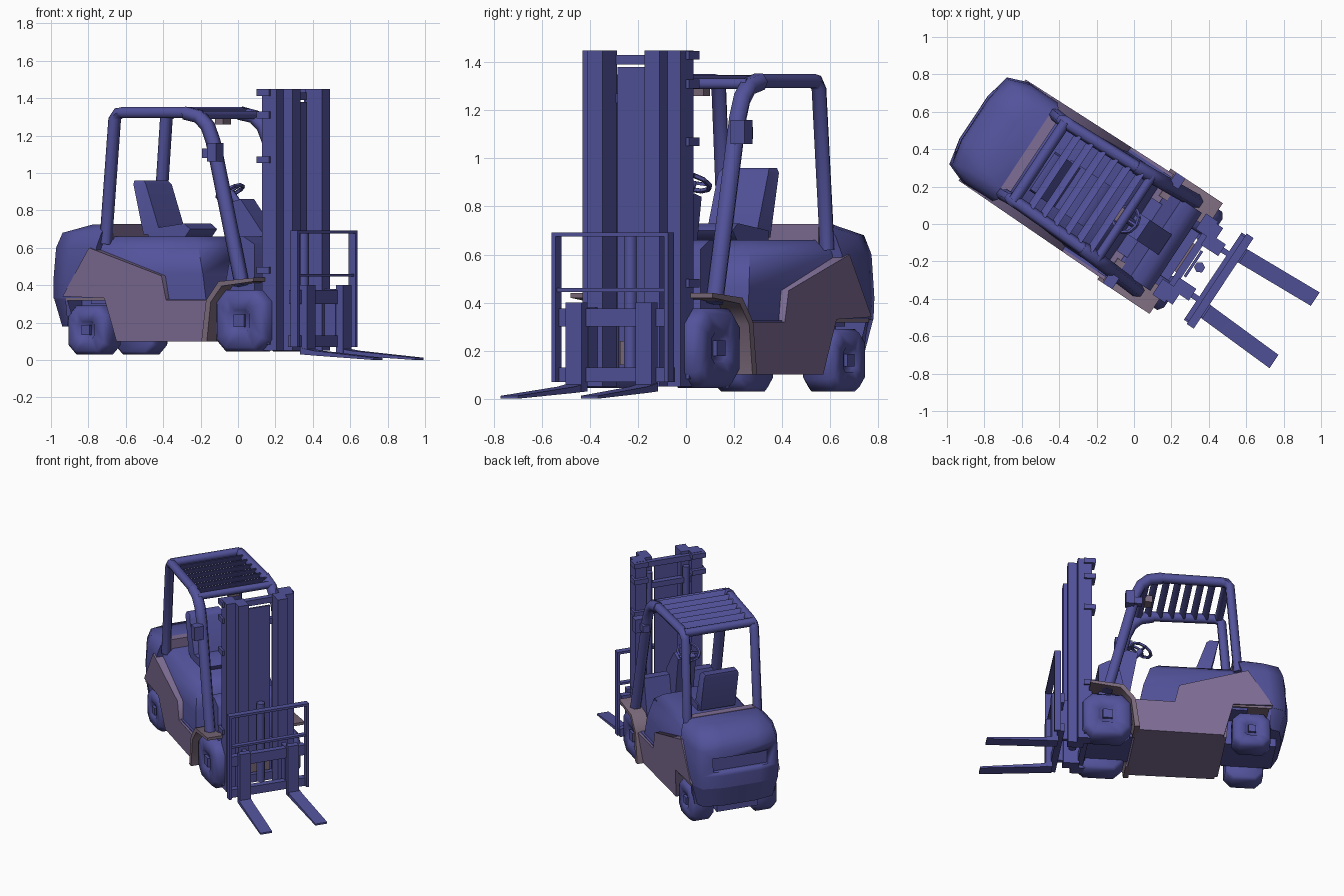
import bpy, bmesh, math
from mathutils import Vector, Matrix

if "Cube" in bpy.data.objects:
    bpy.data.objects.remove(bpy.data.objects["Cube"])

# Built along local axes u (forward), v (left), z (up), then turned on the ground
TURN = Matrix.Rotation(math.radians(-33.5), 4, 'Z')


def material(name, rgb):
    m = bpy.data.materials.new(name)
    m.diffuse_color = (*rgb, 1)
    m.use_nodes = True
    m.node_tree.nodes["Principled BSDF"].inputs["Base Color"].default_value = m.diffuse_color
    return m


BLUE = material("slate blue", (0.085, 0.085, 0.33))
MAUVE = material("dusty mauve", (0.21, 0.155, 0.30))
BROWN = material("brownish mauve", (0.20, 0.145, 0.20))


def loft(name, rings, mat=BLUE):
    """Skin a list of equal-length point rings and cap both ends."""
    bm = bmesh.new()
    rows = [[bm.verts.new(p) for p in r] for r in rings]
    n = len(rows[0])
    for a, b in zip(rows, rows[1:]):
        for i in range(n):
            bm.faces.new((a[i], a[(i + 1) % n], b[(i + 1) % n], b[i]))
    bm.faces.new(rows[0])
    bm.faces.new(rows[-1])
    bmesh.ops.recalc_face_normals(bm, faces=bm.faces)
    bm.transform(TURN)
    me = bpy.data.meshes.new(name)
    bm.to_mesh(me)
    bm.free()
    me.materials.append(mat)
    me.shade_smooth()
    me.set_sharp_from_angle(angle=math.radians(61))
    ob = bpy.data.objects.new(name, me)
    bpy.context.collection.objects.link(ob)
    return ob


def prism(name, profile, v0, v1, mat=BLUE):
    """Side profile of (u, z) points pulled across from v0 to v1."""
    return loft(name, [[(u, v, z) for u, z in profile] for v in (v0, v1)], mat)


def box(name, u0, u1, v0, v1, z0, z1, mat=BLUE):
    return prism(name, [(u0, z0), (u1, z0), (u1, z1), (u0, z1)], v0, v1, mat)


def tube(name, path, r, n=6, mat=BLUE):
    """Round bar along a path."""
    pts = [Vector(p) for p in path]
    rings = []
    for i, p in enumerate(pts):
        d = (pts[min(i + 1, len(pts) - 1)] - pts[max(i - 1, 0)]).normalized()
        a = d.cross(Vector((0, 1, 0)) if abs(d.y) < 0.8 else Vector((1, 0, 0))).normalized()
        b = d.cross(a)
        rings.append([p + r * (a * math.cos(t) + b * math.sin(t))
                      for t in (math.tau * (k + 0.5) / n for k in range(n))])
    return loft(name, rings, mat)


def plan(z, rear, half, front):
    """Rounded-rear plan outline at height z."""
    side = [(front, half), (rear + 0.14, half), (rear + 0.03, half * 0.87), (rear, half * 0.42)]
    return [(u, v, z) for u, v in side] + [(u, -v, z) for u, v in reversed(side)]


def wheel(name, u, z, r, v_in, v_out):
    """Chunky wheel: a square with clipped corners and a square hub."""
    c = 0.62
    shape = [(1, c), (c, 1), (-c, 1), (-1, c), (-1, -c), (-c, -1), (c, -1), (1, -c)]

    def ring(v, k):
        return [(u + k * r * a, v, z + k * r * b) for a, b in shape]
    s = 1 if v_out > 0 else -1
    loft(name + "_tyre", [ring(v_in, 0.88), ring(v_in + s * 0.02, 1), ring(v_out - s * 0.03, 1),
                          ring(v_out, 0.86), ring(v_out, 0.4), ring(v_out - s * 0.015, 0.34)])
    box(name + "_hub", u - r * .2, u + r * .2, v_out - s * .03, v_out + s * .003, z - r * .2, z + r * .2)


# Counterweight with a slot across the back
weight = loft("counterweight", [plan(.33, -1.03, .315, -.7), plan(.42, -1.03, .32, -.7),
                                plan(.6, -1.015, .315, -.7), plan(.68, -.985, .295, -.68),
                                plan(.725, -.82, .24, -.66)])
slot = box("slot_cutter", -1.2, -.99, -.2, .2, .45, .55)
slot.hide_render = True
cut = weight.modifiers.new("slot", 'BOOLEAN')
cut.object = slot
cut.operation = 'DIFFERENCE'
loft("counterweight_skirt", [plan(.18, -.99, .29, -.9), plan(.335, -1.03, .315, -.9)])
box("hood_back_trim", -.70, -.645, -.235, .235, .6, .728, MAUVE)

# Hood, chassis, floor and cowl
loft("hood", [[(-.74, -w, z), (f, -w, z), (f, w, z), (-.74, w, z)]
              for z, w, f in ((.3, .305, 0), (.46, .295, -.03), (.61, .265, -.08), (.66, .22, -.14))])
prism("chassis", [(-.6, .1), (.02, .1), (.1, .3), (-.62, .33)], -.27, .27, MAUVE)
box("rear_axle", -.95, -.6, -.15, .15, .12, .35)
box("front_axle", .0, .32, -.17, .17, .12, .34)
prism("cowl", [(.06, .3), (.27, .3), (.27, .62), (.2, .66), (.14, .66)], -.25, .25)
prism("dashboard", [(.04, .5), (.2, .5), (.2, .68), (.06, .86), (-.02, .84)], -.065, .065)

for s, side in ((1, "left"), (-1, "right")):
    # Mauve side panel with a notch for the step, narrowing to the rear
    low = [(-.58, .1), (.03, .1), (.03, .32), (-.24, .32), (-.27, .45), (-.74, .6), (-.91, .34), (-.64, .33)]
    loft(side + "_side_panel", [[(u, s * .25, z) for u, z in low],
                                [(u, s * ((.31 if z < .2 else .338) + .015 * u), z) for u, z in low]], MAUVE)
    box(side + "_step", -.26, .03, s * .25, s * .32, .31, .325)
    box(side + "_rear_wheel_arch", -.9, -.64, s * .16, s * .318, .318, .332, BROWN)
    # Front fender arch
    arch = [(.0, .1), (.03, .32), (.11, .42), (.335, .44), (.335, .42), (.13, .395), (.06, .31), (.035, .1)]
    prism(side + "_fender", arch, s * .2, s * .355, BROWN)
    # Wheels
    wheel(side + "_front_wheel", .215, .21, .165, s * .15, s * .315)
    wheel(side + "_rear_wheel", -.77, .16, .13, s * .15, s * .31)

    # Overhead guard: slim rear post and roof rail, stouter front post
    tube(side + "_guard_rail", [(-.68, s * .255, .62), (-.625, s * .25, 1.29), (-.6, s * .25, 1.318),
                                (-.57, s * .25, 1.322), (-.14, s * .262, 1.322)], .034)
    tube(side + "_guard_front_post", [(-.16, s * .262, 1.32), (-.07, s * .266, 1.30), (-.015, s * .27, 1.25),
                                      (.02, s * .272, 1.17), (.215, s * .285, .4)], .04)
    # Work lamp on the front post
    box(side + "_lamp", .035, .095, s * .285, s * .355, 1.06, 1.16)
    box(side + "_lamp_bracket", -.02, .05, s * .27, s * .32, 1.08, 1.13)

    # Mast: outer and inner rails as nested channels
    box(side + "_outer_rail", .315, .41, s * .165, s * .245, .05, 1.45)
    box(side + "_inner_rail", .36, .47, s * .105, s * .18, .05, 1.45)
    tube(side + "_lift_cylinder", [(.34, s * .135, .1), (.34, s * .135, 1.35)], .025)
    for i, z in enumerate((.1, .21, .48, 1.07, 1.31, 1.43)):
        box(f"{side}_mast_bracket_{i}", .29, .37, s * .16, s * .26, z - .018, z + .018)
    # Fork: upright shank and tapering splayed blade
    box(side + "_fork_shank", .54, .585, s * .135, s * .215, .03, .40)
    loft(side + "_fork_blade",
         [[(u, s * (v - .043), z0), (u, s * (v + .043), z0), (u, s * (v + .043), z1), (u, s * (v - .043), z1)]
          for u, v, z0, z1 in ((.545, .177, .03, .065), (.63, .181, .024, .05), (1.03, .2, 0, .012))])
    # Load backrest upright and carriage side plate
    box(side + "_backrest_upright", .53, .575, s * .27, s * .29, .07, .69)
    box(side + "_carriage_plate", .44, .54, s * .13, s * .16, .08, .38)

# Guard cross members and slats
tube("guard_rear_bar", [(-.605, -.25, 1.322), (-.605, .25, 1.322)], .03)
tube("guard_front_bar", [(-.06, -.27, 1.31), (-.06, .27, 1.31)], .025)
for i in range(6):
    u = -.53 + i * .078
    prism(f"guard_slat_{i}", [(u, 1.30), (u + .012, 1.30), (u + .04, 1.345), (u + .025, 1.345)], -.25, .25)
box("guard_lamp", -.12, -.07, -.04, .04, 1.26, 1.31, BROWN)

# Mast cross ties, centre plate and cylinder
for i, (z0, z1) in enumerate(((.07, .13), (.3, .36), (1.23, 1.27), (1.39, 1.43))):
    box(f"mast_tie_{i}", .33, .37, -.17, .17, z0, z1)
box("mast_centre_plate", .375, .39, -.085, .08, .3, 1.38)
tube("centre_lift_cylinder", [(.42, 0, .1), (.42, 0, .68)], .03)
box("tilt_mount", .25, .36, -.09, .09, .14, .24, BROWN)

# Carriage and load backrest bars
box("carriage_upper_bar", .505, .55, -.27, .27, .30, .375)
box("carriage_lower_bar", .505, .55, -.28, .28, .07, .13)
box("backrest_top_bar", .53, .575, -.29, .29, .675, .692)
box("backrest_middle_bar", .53, .565, -.29, .29, .445, .46)

# Seat
prism("seat_cushion", [(-.47, .65), (-.24, .65), (-.2, .70), (-.24, .73), (-.47, .70)], -.16, .10)
loft("seat_back", [[(u, -w - .035, z), (u + t, -w - .035, z), (u + t, w - .035, z), (u, w - .035, z)]
                   for u, w, z, t in ((-.5, .125, .67, .11), (-.565, .125, .94, .08), (-.565, .115, .96, .06))])

# Steering wheel: tilted ring, spokes and column
hub = Vector((-.05, .0, .90))
rot = Matrix.Rotation(math.radians(-28), 3, 'Y')
ring = [hub + rot @ Vector((.075 * math.cos(a), .075 * math.sin(a), 0))
        for a in (math.tau * i / 10 for i in range(10))]
for i in range(10):
    tube(f"steering_rim_{i}", [ring[i], ring[(i + 1) % 10]], .011, 5)
for i in (0, 3, 7):
    tube(f"steering_spoke_{i}", [hub, ring[i]], .009, 4)
tube("steering_column", [hub, (.03, 0, .8)], .02)
